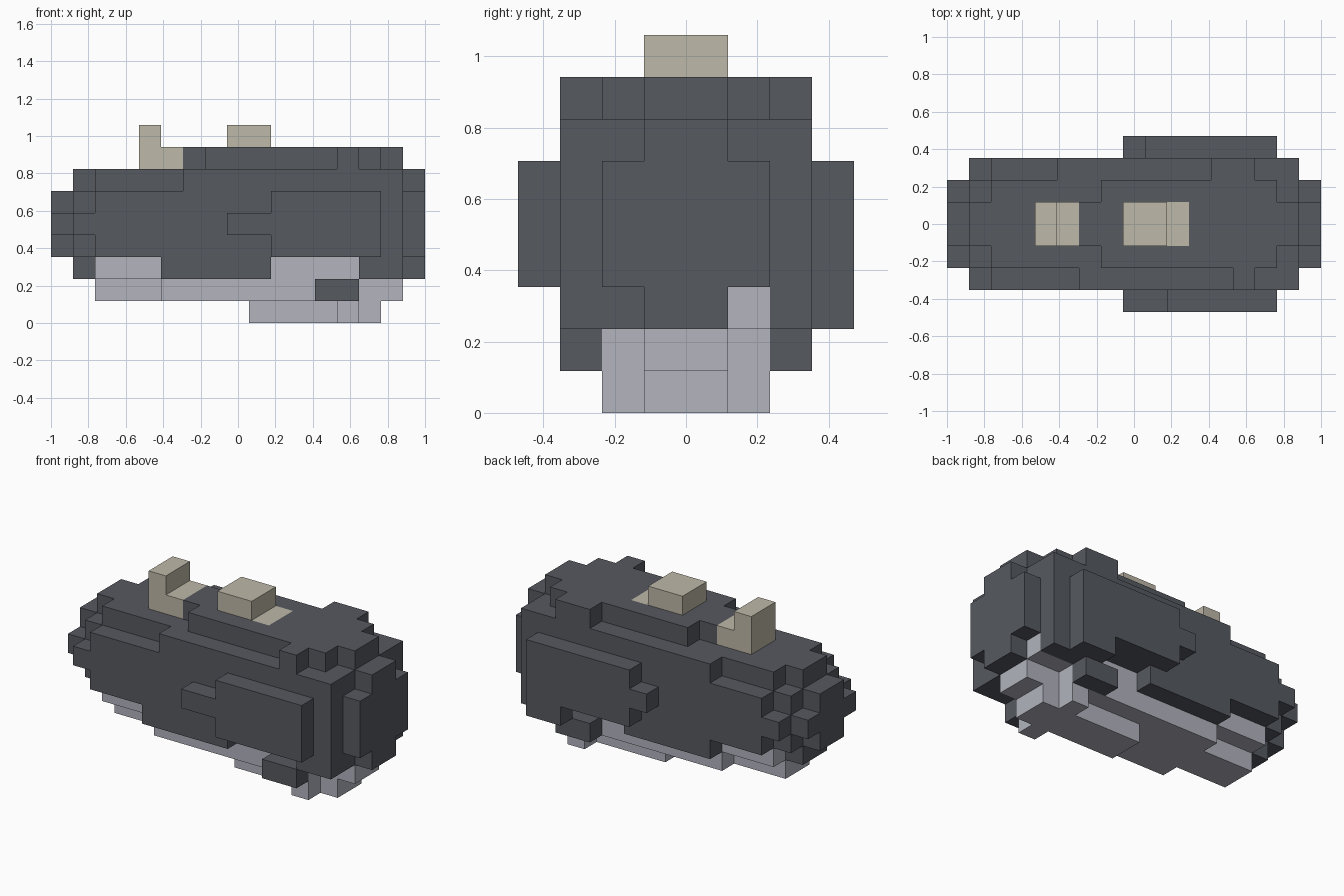
import bpy
import bmesh
from mathutils import Vector

if "Cube" in bpy.data.objects:
    bpy.data.objects.remove(bpy.data.objects["Cube"], do_unlink=True)

UNIT = 2 / 17                       # size of one block
ORIGIN = Vector((-8.5, -4, 0))      # block grid corner
cells = {}                          # block position -> part name


def fill(part, x, y, z, both=False):
    """Fill a box of blocks given as (start, end) ranges; both adds the y mirror."""
    for a, b in ([y, (8 - y[1], 8 - y[0])] if both else [y]):
        for i in range(*x):
            for j in range(a, b):
                for k in range(*z):
                    cells[i, j, k] = part


# Hull: core, flanks and raised deck
fill("hull", (2, 16), (2, 6), (2, 7))
fill("hull", (2, 16), (1, 7), (3, 6))
fill("hull", (6, 16), (1, 2), (6, 7))
fill("hull", (5, 16), (6, 7), (6, 7))
fill("hull", (6, 16), (3, 5), (7, 8))
fill("hull", (7, 15), (2, 6), (7, 8))
fill("hull", (13, 14), (1, 2), (7, 8))
fill("hull", (12, 14), (6, 7), (7, 8))

# Rounded nose and tail cap
fill("hull", (0, 1), (2, 6), (4, 5))
fill("hull", (0, 1), (3, 5), (3, 6))
fill("hull", (1, 2), (1, 7), (4, 5))
fill("hull", (1, 2), (2, 6), (3, 6))
fill("hull", (1, 2), (3, 5), (2, 7))
fill("hull", (16, 17), (3, 5), (2, 7))
fill("hull", (16, 17), (2, 6), (3, 6))

# Lower skirts on both sides
fill("hull", (5, 10), (1, 2), (2, 3), True)
fill("hull", (14, 16), (1, 2), (2, 3), True)

# Side pods with forward tabs
fill("side_pods", (10, 15), (0, 1), (3, 6))
fill("side_pods", (8, 10), (0, 1), (4, 5))
fill("side_pods", (9, 15), (7, 8), (3, 6))
fill("side_pods", (8, 9), (7, 8), (4, 5))
fill("side_pods", (13, 15), (7, 8), (2, 3))

# Pale underside and keel
fill("underside", (2, 14), (2, 6), (2, 3))
fill("underside", (14, 16), (5, 6), (2, 3))
fill("underside", (2, 16), (3, 5), (1, 2))
fill("underside", (5, 14), (2, 6), (1, 2))
fill("underside", (9, 15), (3, 5), (0, 1))
fill("underside", (13, 14), (2, 6), (0, 1))
fill("hull", (12, 14), (1, 2), (1, 2), True)

# Deck fittings
fill("front_fin", (4, 6), (3, 5), (7, 8))
fill("front_fin", (4, 5), (3, 5), (8, 9))
fill("deck_hatch", (8, 10), (3, 5), (8, 9))
fill("deck_hatch", (10, 11), (3, 5), (7, 8))


def material(name, color):
    mat = bpy.data.materials.new(name)
    mat.use_nodes = True
    mat.diffuse_color = color
    mat.node_tree.nodes["Principled BSDF"].inputs["Base Color"].default_value = color
    return mat


slate = material("slate_grey", (0.093, 0.1, 0.117, 1))
pale = material("pale_grey", (0.445, 0.456, 0.515, 1))
tan = material("tan", (0.515, 0.479, 0.392, 1))


def build(part, mat):
    """Skin the exposed block sides of one part and merge flat areas."""
    bm = bmesh.new()
    for cell in [c for c, p in cells.items() if p == part]:
        centre = Vector(cell) + Vector((0.5, 0.5, 0.5)) + ORIGIN
        for axis in range(3):
            for sign in (-1, 1):
                n = Vector((0, 0, 0))
                n[axis] = sign
                if tuple(int(c + d) for c, d in zip(cell, n)) in cells:
                    continue
                u = Vector((0, 0, 0))
                u[(axis + 1) % 3] = 1
                v = n.cross(u)
                corners = (-u - v, u - v, u + v, v - u)
                bm.faces.new([bm.verts.new((centre + (n + c) / 2) * UNIT) for c in corners])
    bmesh.ops.remove_doubles(bm, verts=bm.verts[:], dist=UNIT / 100)
    bmesh.ops.dissolve_limit(bm, angle_limit=0.01, verts=bm.verts[:], edges=bm.edges[:])
    mesh = bpy.data.meshes.new(part)
    bm.to_mesh(mesh)
    bm.free()
    mesh.materials.append(mat)
    bpy.context.collection.objects.link(bpy.data.objects.new(part, mesh))


for part, mat in (("hull", slate), ("side_pods", slate), ("underside", pale),
                  ("front_fin", tan), ("deck_hatch", tan)):
    build(part, mat)
